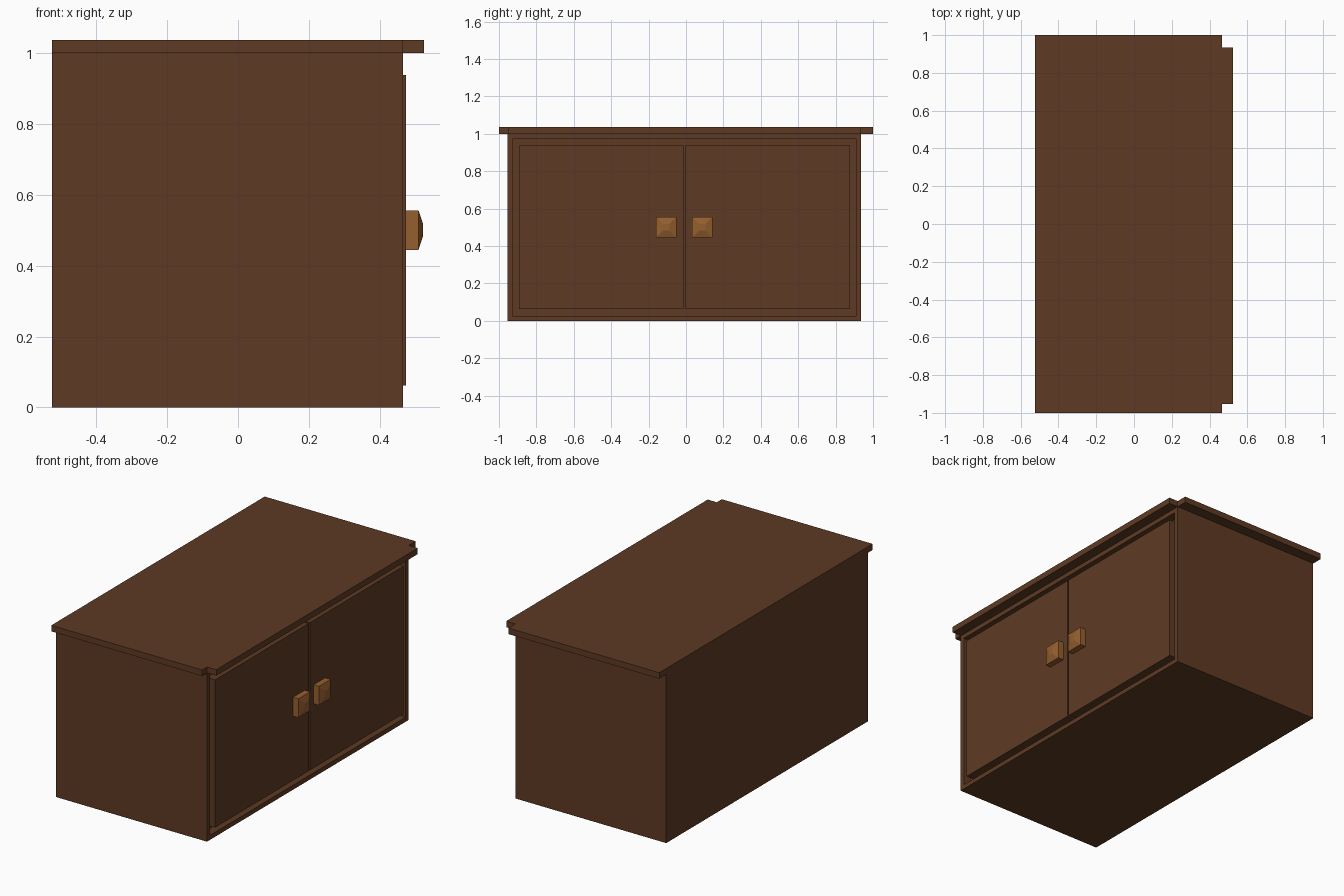
import bpy, bmesh

if "Cube" in bpy.data.objects:
    bpy.data.objects.remove(bpy.data.objects["Cube"])


def material(name, rgb):
    m = bpy.data.materials.new(name)
    m.diffuse_color = (*rgb, 1)
    m.use_nodes = True
    m.node_tree.nodes["Principled BSDF"].inputs["Base Color"].default_value = m.diffuse_color
    return m


WOOD = material("dark_wood", (0.112, 0.042, 0.017))
KNOB = material("light_wood", (0.30, 0.115, 0.028))


def finish(name, bm, mat):
    bmesh.ops.recalc_face_normals(bm, faces=bm.faces)
    me = bpy.data.meshes.new(name)
    bm.to_mesh(me)
    bm.free()
    me.materials.append(mat)
    ob = bpy.data.objects.new(name, me)
    bpy.context.collection.objects.link(ob)
    return ob


def box_mesh(x, y, z):
    bm = bmesh.new()
    bmesh.ops.create_cube(bm, size=1)
    for v in bm.verts:
        v.co = [lo + (c + 0.5) * (hi - lo) for c, (lo, hi) in zip(v.co, (x, y, z))]
    return bm


def box(name, x, y, z, mat=WOOD):
    return finish(name, box_mesh(x, y, z), mat)


FRONT = 0.465   # plane of the door frame
DOOR = 0.474    # plane of the doors
BACK = -0.525

# Cabinet body, with a recess inset in its door side
bm = box_mesh((BACK, FRONT), (-0.955, 0.935), (0, 1))
bm.normal_update()
face = max(bm.faces, key=lambda f: f.normal.x)
bmesh.ops.inset_region(bm, faces=[face], thickness=0.038)
hole = bmesh.ops.extrude_discrete_faces(bm, faces=[face])["faces"][0]
for v in hole.verts:
    v.co.x -= 0.05
finish("body", bm, WOOD)

# Two doors standing in the recess
for side, y in (("left", (-0.892, -0.0145)), ("right", (-0.0035, 0.876))):
    box(side + "_door", (FRONT - 0.05, DOOR), y, (0.062, 0.938))

# Top board and the narrower lip over the doors
bm = box_mesh((BACK, FRONT), (-1, 1), (1, 1.036))
finish("top_board", bm, WOOD)
box("top_lip", (FRONT, 0.525), (-0.953, 0.935), (1, 1.036))

# Square knobs with a shallow pointed face
for side, yc in (("left", -0.106), ("right", 0.087)):
    bm = box_mesh((DOOR, 0.509), (yc - 0.055, yc + 0.055), (0.444, 0.556))
    bm.normal_update()
    face = max(bm.faces, key=lambda f: f.normal.x)
    tip = bmesh.ops.extrude_discrete_faces(bm, faces=[face])["faces"][0]
    for v in tip.verts:
        v.co = (0.522, yc + (v.co.y - yc) * 0.3, 0.5 + (v.co.z - 0.5) * 0.3)
    finish(side + "_knob", bm, KNOB)
